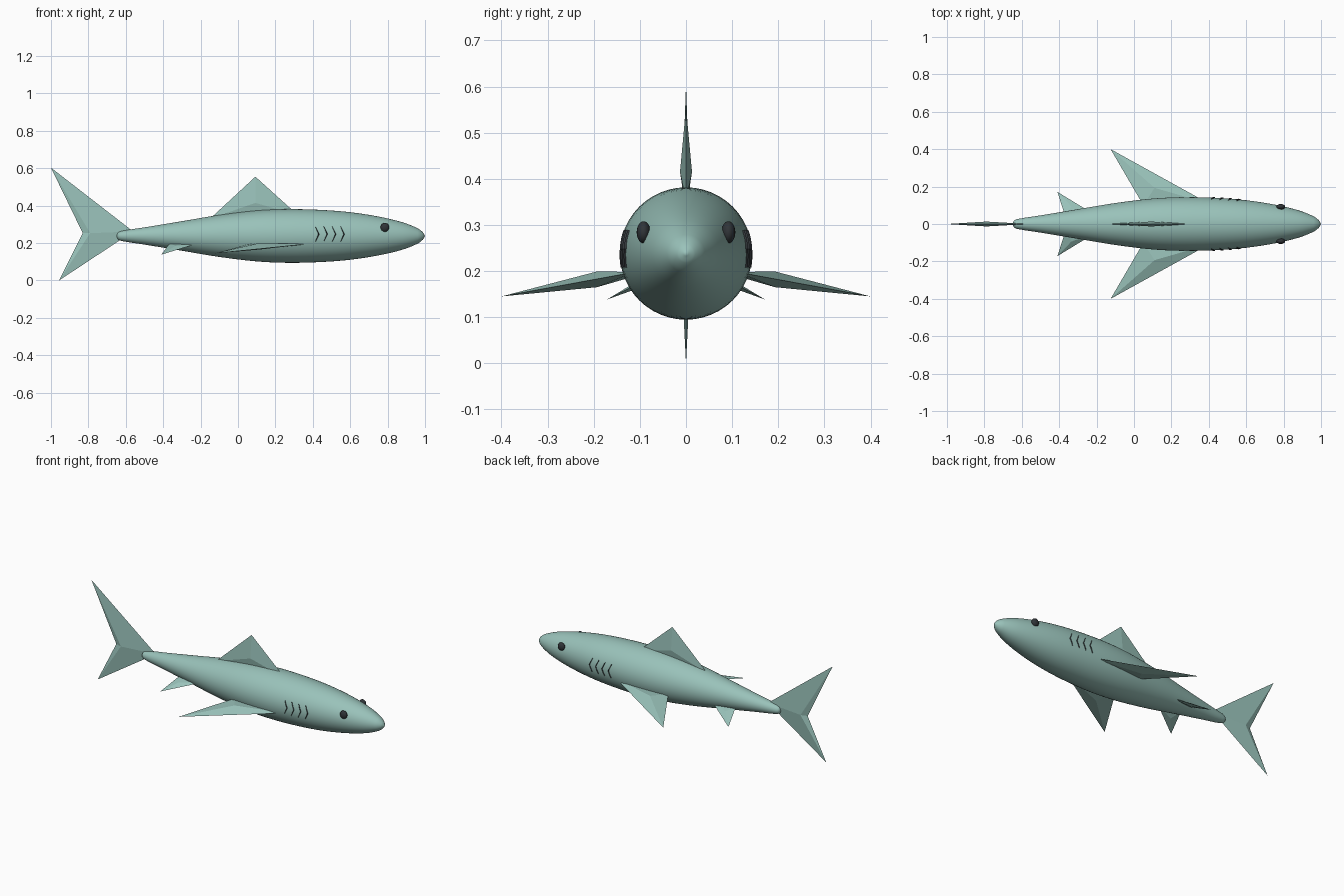
import bpy, bmesh, math
from mathutils import Vector

cube = bpy.data.objects.get("Cube")
if cube:
    bpy.data.objects.remove(cube)


def material(name, rgb):
    m = bpy.data.materials.new(name)
    m.use_nodes = True
    m.diffuse_color = (*rgb, 1)
    m.node_tree.nodes["Principled BSDF"].inputs["Base Color"].default_value = (*rgb, 1)
    return m


skin = material("sea green skin", (0.32, 0.54, 0.49))
dark = material("dark grey", (0.03, 0.035, 0.04))
AXIS_Z = 0.238


def add_object(name, bm, mat, smooth=False):
    bmesh.ops.recalc_face_normals(bm, faces=bm.faces)
    me = bpy.data.meshes.new(name)
    bm.to_mesh(me)
    bm.free()
    ob = bpy.data.objects.new(name, me)
    bpy.context.collection.objects.link(ob)
    me.materials.append(mat)
    for p in me.polygons:
        p.use_smooth = smooth
    return ob


# Body: smooth profile (x, radius) turned around the long axis
PROFILE = [(-0.65, 0.0), (-0.642, 0.018), (-0.615, 0.028), (-0.5, 0.046), (-0.3, 0.079),
           (-0.1, 0.112), (0.1, 0.136), (0.27, 0.1435), (0.45, 0.139), (0.6, 0.127),
           (0.75, 0.104), (0.88, 0.073), (0.96, 0.041), (0.988, 0.02), (1.0, 0.0)]


def slope(i):
    a, b = PROFILE[max(i - 1, 0)], PROFILE[min(i + 1, len(PROFILE) - 1)]
    return (b[1] - a[1]) / (b[0] - a[0])


def radius(x):
    i = max(k for k in range(len(PROFILE) - 1) if PROFILE[k][0] <= x or k == 0)
    (x0, r0), (x1, r1) = PROFILE[i], PROFILE[i + 1]
    h, t = x1 - x0, (x - x0) / (x1 - x0)
    return ((2*t**3 - 3*t**2 + 1) * r0 + (t**3 - 2*t**2 + t) * h * slope(i)
            + (3*t**2 - 2*t**3) * r1 + (t**3 - t**2) * h * slope(i + 1))


def make_body():
    bm = bmesh.new()
    xs = [a[0] + (b[0] - a[0]) * k / 4
          for a, b in zip(PROFILE, PROFILE[1:]) for k in range(4)][1:]
    sides = 48
    angles = [math.tau * k / sides for k in range(sides)]
    rings = [[bm.verts.new((x, radius(x) * math.cos(a), AXIS_Z + radius(x) * math.sin(a)))
              for a in angles] for x in xs]
    for r0, r1 in zip(rings, rings[1:]):
        for k in range(sides):
            n = (k + 1) % sides
            bm.faces.new((r0[k], r0[n], r1[n], r1[k]))
    for x, ring in ((PROFILE[0][0], rings[0]), (PROFILE[-1][0], rings[-1])):
        tip = bm.verts.new((x, 0, AXIS_Z))
        for k in range(sides):
            bm.faces.new((tip, ring[k], ring[(k + 1) % sides]))
    add_object("body", bm, skin, True)


make_body()


# Fins: sharp outline with a raised peak on each face
def make_fin(name, outline, peak, offset):
    bm = bmesh.new()
    rim = [bm.verts.new(p) for p in outline]
    for sign in (1, -1):
        top = bm.verts.new(Vector(peak) + sign * Vector(offset))
        for k in range(len(rim)):
            bm.faces.new((rim[k], rim[(k + 1) % len(rim)], top))
    add_object(name, bm, skin)


make_fin("dorsal_fin", [(0.32, 0, 0.35), (0.093, 0, 0.555), (-0.15, 0, 0.33)],
         (0.093, 0, 0.415), (0, 0.013, 0))
make_fin("tail_fin", [(-0.56, 0, 0.262), (-1.0, 0, 0.603), (-0.83, 0, 0.253), (-0.957, 0, 0.0)],
         (-0.79, 0, 0.253), (0, 0.013, 0))

for side, s in (("left", 1), ("right", -1)):
    make_fin(side + "_pectoral_fin",
             [(0.40, s * 0.11, 0.198), (-0.125, s * 0.40, 0.145), (0.05, s * 0.10, 0.192)],
             (0.11, s * 0.193, 0.182), (0, 0, 0.017))
    make_fin(side + "_pelvic_fin",
             [(-0.21, s * 0.05, 0.2), (-0.41, s * 0.172, 0.138), (-0.365, s * 0.035, 0.2)],
             (-0.335, s * 0.09, 0.177), (0, 0.004 * s, 0.008))

# Eyes (+y and -y sides) and chevron gill slits
for side, s in (("left", 1), ("right", -1)):
    bpy.ops.mesh.primitive_uv_sphere_add(segments=20, ring_count=12, radius=1,
                                         location=(0.785, s * 0.092, 0.284))
    eye = bpy.context.object
    eye.name = side + "_eye"
    eye.scale = (0.023, 0.015, 0.024)
    eye.data.materials.append(dark)
    bpy.ops.object.shade_smooth()

    for g in range(4):
        x0 = 0.414 + g * 0.045
        bm = bmesh.new()
        rows = []
        for k in range(9):
            t = k / 4 - 1
            x = x0 + 0.018 * (1 - abs(t))
            dz = 0.01 + 0.04 * t
            y = math.sqrt(radius(x) ** 2 - dz ** 2)
            w = 0.0015 + 0.003 * (1 - abs(t))
            out = Vector((0, y, dz)).normalized()
            base = Vector((x, y, AXIS_Z + dz))
            pts = [base - out * 0.003 - Vector((w, 0, 0)), base + out * 0.004,
                   base - out * 0.003 + Vector((w, 0, 0))]
            rows.append([bm.verts.new((p.x, s * p.y, p.z)) for p in pts])
        for a, b in zip(rows, rows[1:]):
            for k in range(3):
                n = (k + 1) % 3
                bm.faces.new((a[k], a[n], b[n], b[k]))
        bm.faces.new(rows[0])
        bm.faces.new(rows[-1])
        add_object(f"{side}_gill_{g + 1}", bm, dark)
